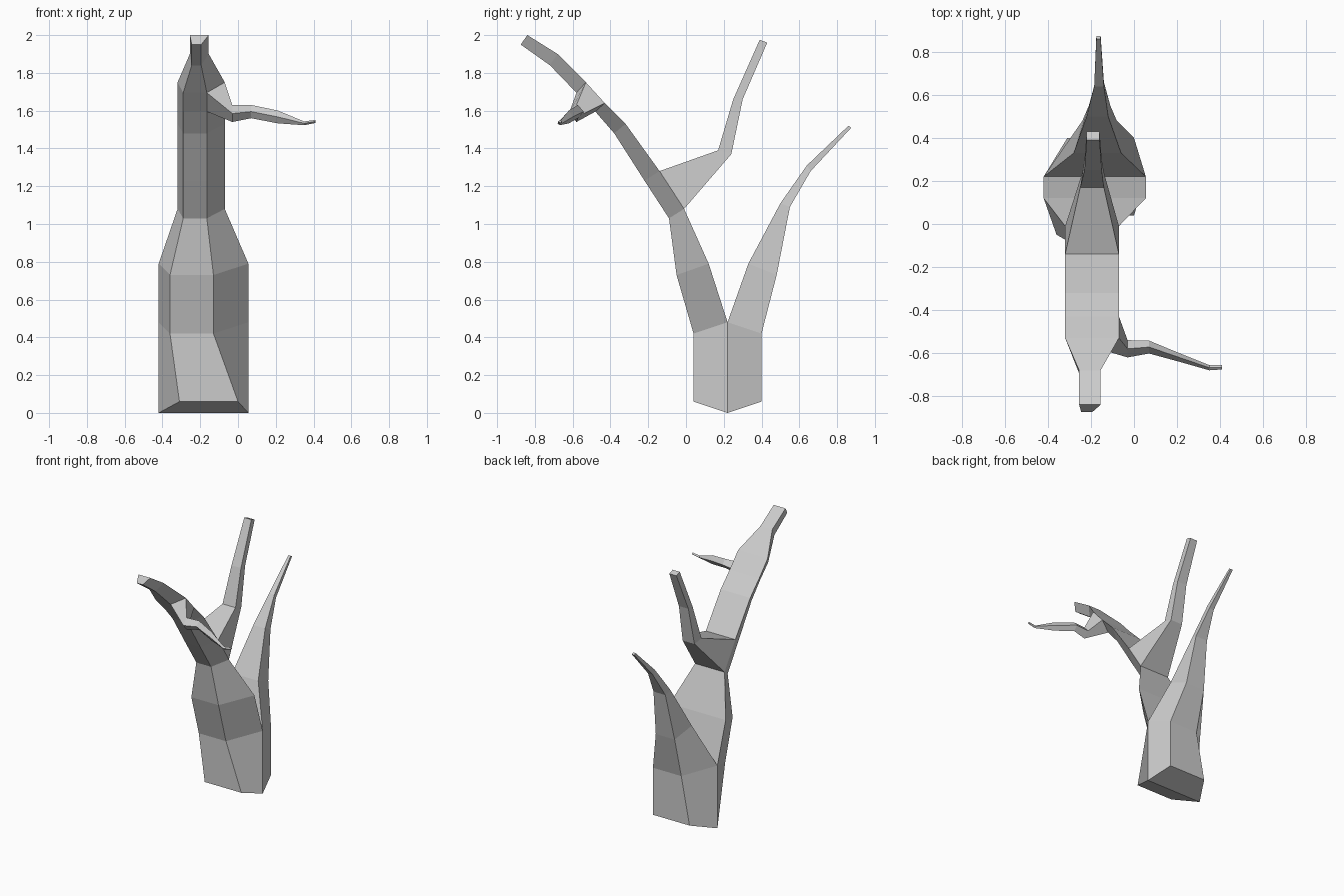
import bpy, bmesh

bm = bmesh.new()
verts = {}


def vert(co):
    key = tuple(round(c, 3) for c in co)
    if key not in verts:
        verts[key] = bm.verts.new(co)
    return verts[key]


def face(vs):
    # Two parts meeting on the same face are welded by dropping that face
    old = bm.faces.get(vs)
    if old:
        bm.faces.remove(old)
    else:
        bm.faces.new(vs)


def loft(rings):
    rings = [[vert(p) for p in ring] for ring in rings]
    for a, b in zip(rings, rings[1:]):
        for i in range(4):
            j = (i + 1) % 4
            face([a[i], a[j], b[j], b[i]])
    face(rings[0])
    face(rings[-1])


def limb(sections):
    # Each section: outer edge (y, z, x left, x right), inner edge likewise
    loft([[(a, y, z), (b, y, z), (d, v, w), (c, v, w)]
          for (y, z, a, b), (v, w, c, d) in sections])


# Front half of the trunk and the main limb leaning forward
limb([
    ((.04, .06, -.31, 0), (.22, 0, -.42, .055)),
    ((.04, .42, -.36, -.13), (.22, .48, -.42, .055)),
    ((-.05, .73, -.36, -.13), (.12, .79, -.42, .055)),
    ((-.09, 1.03, -.29, -.165), (-.01, 1.08, -.32, -.07)),
    ((-.22, 1.23, -.29, -.165), (-.14, 1.28, -.32, -.07)),
    ((-.38, 1.48, -.29, -.165), (-.32, 1.53, -.32, -.07)),
    ((-.48, 1.595, -.29, -.165), (-.43, 1.64, -.32, -.07)),
    ((-.58, 1.695, -.29, -.165), (-.53, 1.75, -.32, -.07)),
    ((-.72, 1.84, -.245, -.195), (-.68, 1.90, -.255, -.155)),
    ((-.875, 1.95, -.245, -.195), (-.84, 2.0, -.255, -.155)),
])

# Back half of the trunk and the thin limb leaning backward
limb([
    ((.40, .06, -.31, 0), (.22, 0, -.42, .055)),
    ((.40, .42, -.24, 0), (.22, .48, -.42, .055)),
    ((.48, .73, -.24, -.08), (.33, .79, -.28, -.06)),
    ((.55, 1.09, -.21, -.11), (.50, 1.11, -.22, -.12)),
    ((.66, 1.28, -.18, -.14), (.64, 1.31, -.185, -.14)),
    ((.875, 1.51, -.175, -.155), (.86, 1.52, -.175, -.155)),
])

# Fork growing from the back of the main limb
limb([
    ((-.01, 1.08, -.32, -.07), (-.14, 1.28, -.32, -.07)),
    ((.24, 1.37, -.24, -.14), (.17, 1.39, -.25, -.14)),
    ((.30, 1.66, -.23, -.15), (.25, 1.66, -.23, -.15)),
    ((.43, 1.96, -.22, -.16), (.39, 1.975, -.22, -.16)),
])

# Twig on the right of the main limb: diamond sections (x, y, z, half y, half z)
twig = [(-.03, -.58, 1.585, .04, .045), (.07, -.572, 1.595, .03, .035),
        (.21, -.62, 1.567, .02, .034), (.35, -.668, 1.533, .012, .01),
        (.41, -.666, 1.543, .01, .008)]
base = [(-.165, -.48, 1.595), (-.07, -.43, 1.64), (-.07, -.53, 1.75), (-.165, -.58, 1.695)]
loft([base] + [[(x, y, z - h), (x, y + w, z), (x, y, z + h), (x, y - w, z)]
               for x, y, z, w, h in twig])

# Finish as one flat-shaded tree
bmesh.ops.recalc_face_normals(bm, faces=bm.faces[:])
mesh = bpy.data.meshes.new("bare_tree")
bm.to_mesh(mesh)
bm.free()
bpy.context.collection.objects.link(bpy.data.objects.new("bare_tree", mesh))
